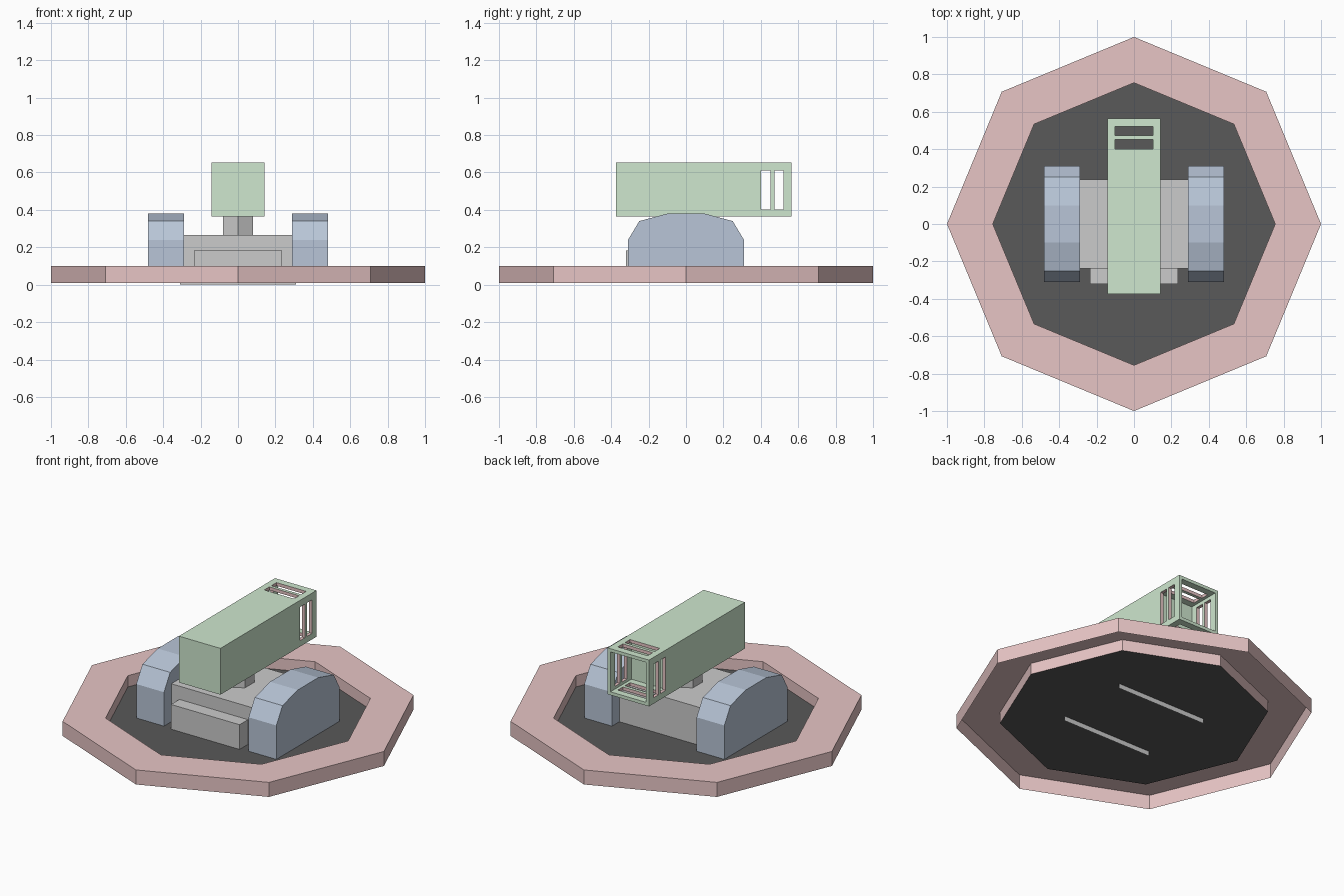
import bpy, bmesh, math

if "Cube" in bpy.data.objects:
    bpy.data.objects.remove(bpy.data.objects["Cube"])


def material(name, r, g, b):
    m = bpy.data.materials.new(name)
    m.diffuse_color = (r, g, b, 1)
    m.use_nodes = True
    m.node_tree.nodes["Principled BSDF"].inputs["Base Color"].default_value = m.diffuse_color
    return m


PINK = material("pink", 0.80, 0.56, 0.56)
GREEN = material("green", 0.62, 0.80, 0.62)
BLUE = material("blue", 0.48, 0.56, 0.68)
DARK = material("dark", 0.10, 0.10, 0.10)


def make(name, bm, *mats):
    bmesh.ops.recalc_face_normals(bm, faces=bm.faces)
    me = bpy.data.meshes.new(name)
    bm.to_mesh(me)
    bm.free()
    for m in mats:
        me.materials.append(m)
    ob = bpy.data.objects.new(name, me)
    bpy.context.collection.objects.link(ob)
    return ob


def add_box(bm, x0, x1, y0, y1, z0, z1):
    r = bmesh.ops.create_cube(bm, size=1)
    for v in r["verts"]:
        v.co = ((x0 + x1) / 2 + v.co.x * (x1 - x0),
                (y0 + y1) / 2 + v.co.y * (y1 - y0),
                (z0 + z1) / 2 + v.co.z * (z1 - z0))


def extrude_x(bm, profile, x0, x1, caps=True):
    # sweep an open y,z profile along x, leaving the bottom open
    a = [bm.verts.new((x0, y, z)) for y, z in profile]
    b = [bm.verts.new((x1, y, z)) for y, z in profile]
    for i in range(len(profile) - 1):
        bm.faces.new((a[i], a[i + 1], b[i + 1], b[i]))
    if caps:
        bm.faces.new(a)
        bm.faces.new(b)


def octagon(bm, r, z):
    return [bm.verts.new((r * math.cos(i * math.pi / 4),
                          r * math.sin(i * math.pi / 4), z)) for i in range(8)]


FLOOR = 0.03

# octagonal rim, hollow underneath
bm = bmesh.new()
loops = [octagon(bm, r, z) for r, z in
         ((0.755, FLOOR), (0.755, 0.10), (1.0, 0.10), (1.0, 0.01))]
for p, q in zip(loops, loops[1:]):
    for i in range(8):
        j = (i + 1) % 8
        bm.faces.new((p[i], p[j], q[j], q[i]))
make("base_rim", bm, PINK)

# sunken dark floor
bm = bmesh.new()
bm.faces.new(octagon(bm, 0.755, FLOOR))
make("base_floor", bm, DARK)

# rounded side housings
arch = [(-0.31, FLOOR), (-0.31, 0.24), (-0.25, 0.34), (-0.10, 0.38),
        (0.10, 0.38), (0.25, 0.34), (0.31, 0.24), (0.31, FLOOR)]
for name, s in (("left_housing", -1), ("right_housing", 1)):
    bm = bmesh.new()
    extrude_x(bm, arch, s * 0.29, s * 0.48)
    make(name, bm, BLUE)

# central body: channel bridging the housings, poking through the floor
bm = bmesh.new()
extrude_x(bm, [(-0.238, 0), (-0.238, 0.265), (0.238, 0.265), (0.238, 0)],
          -0.31, 0.31, caps=False)
make("body", bm)

# front step
bm = bmesh.new()
extrude_x(bm, [(-0.32, FLOOR), (-0.32, 0.183), (-0.238, 0.183), (-0.238, FLOOR)],
          -0.235, 0.235)
make("front_step", bm)

# six-sided neck
bm = bmesh.new()
bmesh.ops.create_cone(bm, cap_ends=True, segments=6, radius1=0.092,
                      radius2=0.092, depth=0.12)
top = max(v.co.y for v in bm.verts)
turn = 0 if top > 0.09 else math.pi / 6
for v in bm.verts:
    x, y = v.co.x, v.co.y
    v.co = (x * math.cos(turn) - y * math.sin(turn),
            x * math.sin(turn) + y * math.cos(turn), v.co.z + 0.315)
make("neck", bm)

# long box head, open at the back
W, Y0, Y1, Z0, Z1, T = 0.142, -0.375, 0.565, 0.365, 0.652, 0.02
bm = bmesh.new()
add_box(bm, -W, W, Y0, Y1, Z0, Z1)
head = make("head", bm, GREEN, PINK)

bm = bmesh.new()
add_box(bm, -W + T, W - T, 0.36, Y1 + 0.1, Z0 + T, Z1 - T)
cavity = make("cavity_cutter", bm, GREEN, PINK)
cutters = [cavity]

# vent slots through the sides, top and bottom, with pink edges
for i, y in enumerate((0.402, 0.472)):
    for axis, dims in (("side", (-0.3, 0.3, y, y + 0.05, 0.402, 0.61)),
                       ("top", (-0.102, 0.102, y, y + 0.05, 0.3, 0.8))):
        bm = bmesh.new()
        add_box(bm, *dims)
        for f in bm.faces:
            f.material_index = 1
        cutters.append(make(f"{axis}_slot_cutter_{i}", bm, GREEN, PINK))

for c in cutters:
    c.hide_render = True
    c.hide_set(True)
    mod = head.modifiers.new(c.name, "BOOLEAN")
    mod.operation = "DIFFERENCE"
    mod.solver = "EXACT"
    mod.object = c

# apply the cuts and drop the cutters
bpy.context.view_layer.objects.active = head
head.select_set(True)
for mod in list(head.modifiers):
    bpy.ops.object.modifier_apply(modifier=mod.name)
for c in cutters:
    bpy.data.objects.remove(c)
